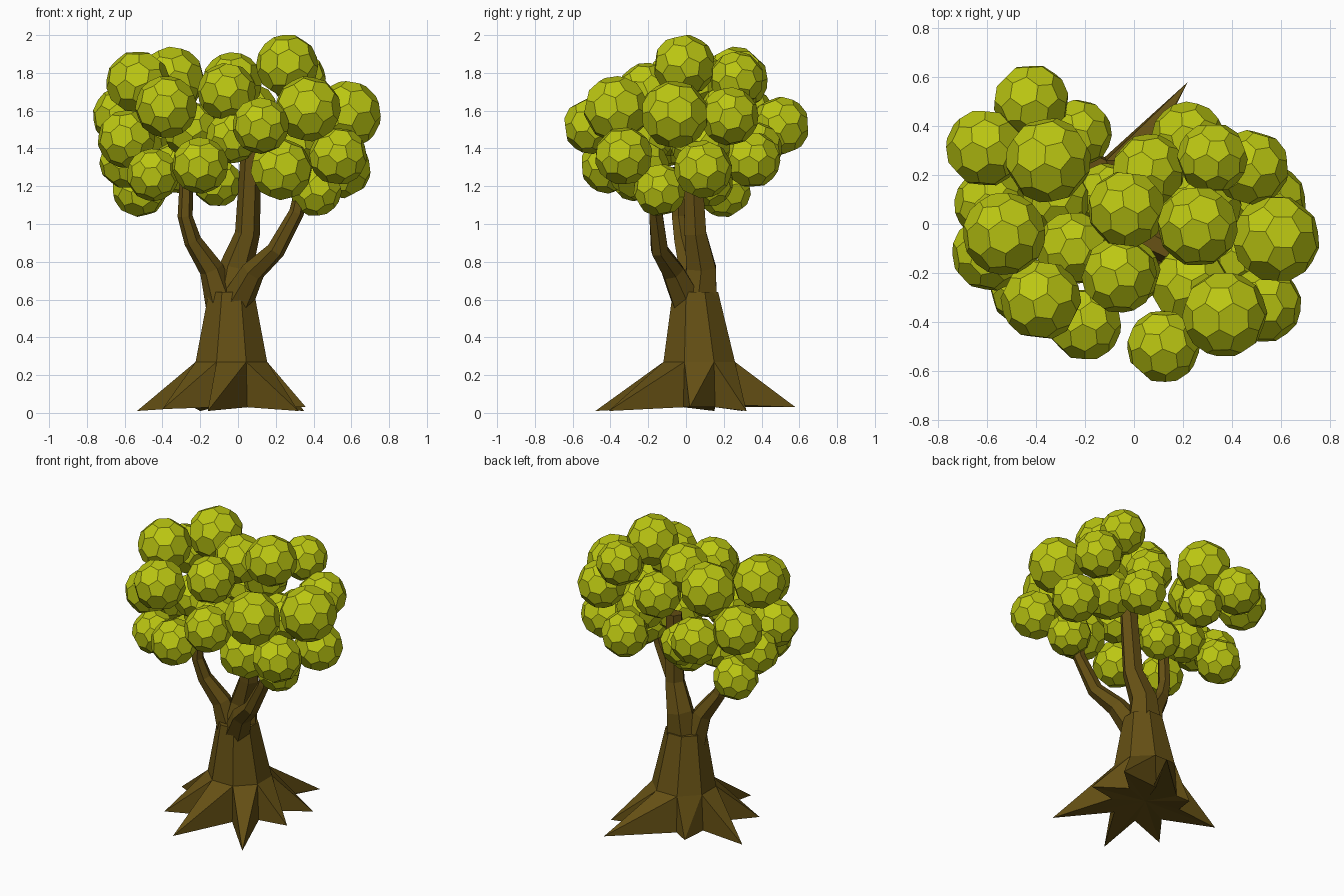
import bpy, bmesh, math, random
from mathutils import Vector, Euler

if "Cube" in bpy.data.objects:
    bpy.data.objects.remove(bpy.data.objects["Cube"])

random.seed(4)


def material(name, color):
    m = bpy.data.materials.new(name)
    m.diffuse_color = color
    m.use_nodes = True
    m.node_tree.nodes["Principled BSDF"].inputs["Base Color"].default_value = m.diffuse_color
    return m


BARK = material("bark", (0.13, 0.08, 0.007, 1))
LEAF = material("leaf", (0.50, 0.57, 0.006, 1))


def finish(name, bm, mat):
    bmesh.ops.recalc_face_normals(bm, faces=bm.faces)
    me = bpy.data.meshes.new(name)
    bm.to_mesh(me)
    bm.free()
    me.materials.append(mat)
    ob = bpy.data.objects.new(name, me)
    bpy.context.collection.objects.link(ob)
    return ob


def bridge(bm, a, b):
    n = len(a)
    for i in range(n):
        bm.faces.new((a[i], a[(i + 1) % n], b[(i + 1) % n], b[i]))


# Trunk: octagonal column whose sides run out into eight pointed roots
def make_trunk():
    tips = [(.36, .02, .03), (.35, .32, .01), (.22, .58, .03), (-.2, .3, .01),
            (-.535, .15, .01), (-.4, -.23, .02), (-.16, -.48, .01), (.32, -.41, .01)]
    n = len(tips)
    c = Vector((-.035, .07, 0))
    bm = bmesh.new()
    tip_v = [bm.verts.new(t) for t in tips]
    valley, low, top = [], [], []
    for i in range(n):
        a = math.tau * (i + .5) / n
        d = Vector((math.cos(a), math.sin(a), 0))
        valley.append(bm.verts.new(c + d * .22 + Vector((0, 0, .03))))
        low.append(bm.verts.new(c + d * .205 + Vector((0, 0, .27))))
        top.append(bm.verts.new(Vector((-.035, .05, .64)) + d * .13))
    under = bm.verts.new((-.035, .07, .05))
    for i in range(n):
        t, p = tip_v[i], i - 1
        bm.faces.new((low[p], t, low[i]))
        bm.faces.new((low[i], t, valley[i]))
        bm.faces.new((low[p], valley[p], t))
        bm.faces.new((under, valley[i], t))
        bm.faces.new((under, t, valley[p]))
    bridge(bm, low, top)
    bm.faces.new(top)
    finish("trunk", bm, BARK)


# Branch: six-sided tapered tube through (x, y, z, radius) points
def make_branch(name, pts):
    bm = bmesh.new()
    rings = []
    for i, p in enumerate(pts):
        a, b = pts[max(i - 1, 0)], pts[min(i + 1, len(pts) - 1)]
        d = (Vector(b[:3]) - Vector(a[:3])).normalized()
        u = (Vector((1, 0, 0)) - d * d.x).normalized()
        v = d.cross(u)
        rings.append([bm.verts.new(Vector(p[:3]) + p[3] * (
            u * math.cos(k * math.tau / 6) + v * math.sin(k * math.tau / 6)))
            for k in range(6)])
    for a, b in zip(rings, rings[1:]):
        bridge(bm, a, b)
    bm.faces.new(rings[0])
    bm.faces.new(rings[-1])
    finish(name, bm, BARK)


# Leaf ball: faceted ball of pentagons and hexagons, turned at random
def make_ball(name, x, y, z, r):
    bm = bmesh.new()
    bmesh.ops.create_icosphere(bm, subdivisions=1, radius=1)
    edge = bm.edges[:][0].calc_length()
    bmesh.ops.bevel(bm, geom=bm.verts[:], offset=edge / 3, segments=1,
                    affect='VERTICES', offset_type='OFFSET')
    rot = Euler([random.uniform(0, 6.28) for _ in range(3)]).to_matrix()
    for v in bm.verts:
        v.co = rot @ (v.co.normalized() * r) + Vector((x, y, z))
    finish(name, bm, LEAF)


make_trunk()
make_branch("left_branch", [(-.08, .04, .56, .09), (-.14, .02, .76, .065),
                            (-.24, -.02, .91, .047), (-.28, -.04, 1.04, .04), (-.27, -.04, 1.3, .035)])
make_branch("middle_branch", [(-.03, .06, .56, .12), (-.01, .08, .77, .09),
                              (.05, .05, .95, .066), (.07, .03, 1.4, .055)])
make_branch("right_branch", [(-.01, .01, .58, .09), (.08, -.07, .75, .065),
                             (.2, -.14, .86, .05), (.31, -.16, 1.06, .04), (.34, -.16, 1.2, .035)])

crown = [
    # upper balls
    (-.42, .50, 1.52, .155), (-.61, .31, 1.57, .16), (-.35, .26, 1.765, .175),
    (-.53, -.04, 1.75, .17), (-.38, -.31, 1.62, .165), (-.06, -.21, 1.70, .155),
    (-.03, .06, 1.75, .16), (.06, .22, 1.60, .15), (.32, .27, 1.77, .145),
    (.48, .23, 1.57, .155), (.26, -.01, 1.84, .165), (.58, -.06, 1.58, .18),
    (.37, -.37, 1.61, .175), (.12, -.5, 1.52, .15), (-.59, -.12, 1.45, .155),
    # lower balls
    (-.2, -.41, 1.31, .15), (-.52, .2, 1.18, .145), (-.45, -.27, 1.26, .14),
    (.53, -.33, 1.36, .155), (.23, -.25, 1.29, .165), (.41, -.14, 1.18, .14),
    (.55, .09, 1.29, .155), (.22, .35, 1.34, .15), (-.23, .37, 1.4, .14),
    (-.11, .12, 1.22, .13), (-.03, -.2, 1.46, .14), (-.25, -.1, 1.5, .15),
    (-.59, .08, 1.33, .145), (-.32, .1, 1.3, .14), (.28, .08, 1.42, .16)]
for i, ball in enumerate(crown):
    make_ball(f"leaf_ball_{i + 1}", *ball)
